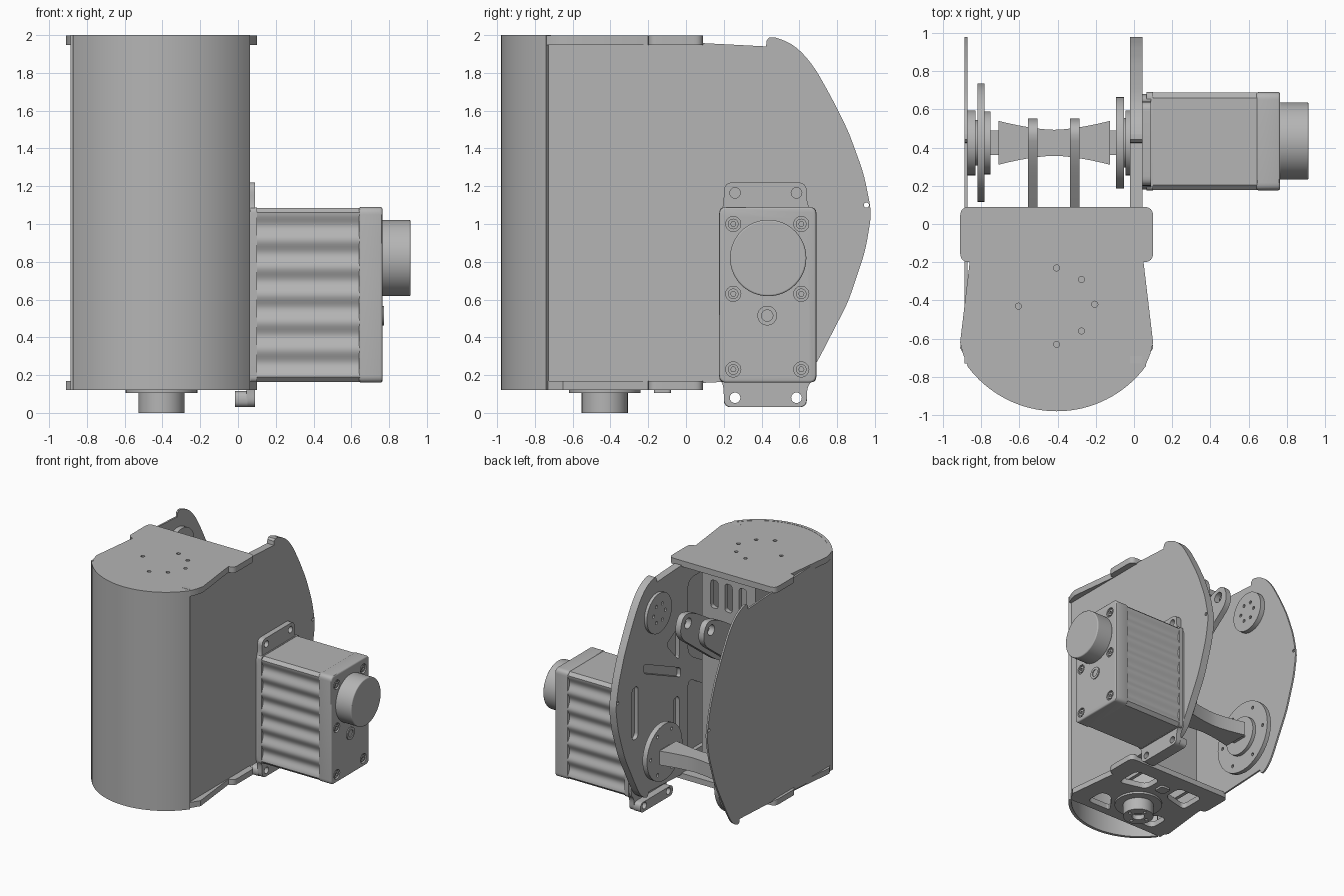
import bpy, bmesh
from math import sin, cos, pi, radians
from mathutils import Vector

cube = bpy.data.objects.get("Cube")
if cube:
    bpy.data.objects.remove(cube)

grey = bpy.data.materials.new("machined_grey")
grey.use_nodes = True
grey.diffuse_color = (0.46, 0.46, 0.46, 1)
grey.node_tree.nodes["Principled BSDF"].inputs["Base Color"].default_value = grey.diffuse_color
parts = []


def circle(u, v, r, n=40):
    return [(u + r * cos(2 * pi * i / n), v + r * sin(2 * pi * i / n)) for i in range(n)]


def arc(u, v, r, a0, a1, n=32):
    angles = [radians(a0 + (a1 - a0) * i / n) for i in range(n + 1)]
    return [(u + r * cos(a), v + r * sin(a)) for a in angles]


def rounded(points, r, n=6):
    """Round every corner of a polygon."""
    out = []
    for i, p in enumerate(points):
        p = Vector(p)
        ends = []
        for q in (points[i - 1], points[(i + 1) % len(points)]):
            d = Vector(q) - p
            ends.append(p + d.normalized() * min(r, d.length * 0.48))
        for k in range(n + 1):
            t = k / n
            w = ends[0] * (1 - t) ** 2 + p * 2 * t * (1 - t) + ends[1] * t * t
            out.append((w.x, w.y))
    return out


def rect(u0, u1, v0, v1, r=0.0):
    pts = [(u0, v0), (u1, v0), (u1, v1), (u0, v1)]
    return rounded(pts, r) if r else pts


def prism(name, axis, profiles, a, b, bevel=0):
    """Extrude closed profiles along an axis, x: (y, z), y: (x, z), z: (x, y)."""
    place = {"x": lambda p, d: (d, p[0], p[1]),
             "y": lambda p, d: (p[0], d, p[1]),
             "z": lambda p, d: (p[0], p[1], d)}[axis]
    bm = bmesh.new()
    for prof in profiles:
        face = bm.faces.new([bm.verts.new(place(p, a)) for p in prof])
        res = bmesh.ops.extrude_face_region(bm, geom=[face])
        moved = [g for g in res["geom"] if isinstance(g, bmesh.types.BMVert)]
        bmesh.ops.translate(bm, verts=moved, vec=place((0, 0), b - a))
    bmesh.ops.recalc_face_normals(bm, faces=bm.faces)
    mesh = bpy.data.meshes.new(name)
    bm.to_mesh(mesh)
    bm.free()
    mesh.materials.append(grey)
    obj = bpy.data.objects.new(name, mesh)
    bpy.context.collection.objects.link(obj)
    if bevel:
        m = obj.modifiers.new("Bevel", "BEVEL")
        m.width, m.segments, m.limit_method = bevel, 3, "ANGLE"
        m.angle_limit = radians(50)
    parts.append(obj)
    return obj


def cut(obj, axis, profiles, a, b):
    cutter = prism("cutter", axis, profiles, a, b)
    parts.remove(cutter)
    m = obj.modifiers.new("Cut", "BOOLEAN")
    m.operation, m.solver, m.object = "DIFFERENCE", "EXACT", cutter
    bpy.context.view_layer.objects.active = obj
    for mod in list(obj.modifiers):
        bpy.ops.object.modifier_apply(modifier=mod.name)
    bpy.data.objects.remove(cutter)


CX, CY = -0.405, -0.43        # turntable axis
HY, HZ, TOP = 0.425, 0.5, 1.68  # lower shaft and upper pivot

# Curved front shell
outer = arc(CX, -0.40, 0.58, -144, -36)
inner = arc(CX, -0.40, 0.555, -36, -144)
prism("front_shell", "z", [outer + inner], 0.12, 2.0)

# Side plates
back_edge = [(0.42, 2), (0.52, 1.975), (0.60, 1.925), (0.68, 1.83), (0.77, 1.67), (0.86, 1.49),
             (0.94, 1.27), (0.975, 1.1), (0.98, 1.04), (0.95, 0.86), (0.86, 0.59), (0.70, 0.28),
             (0.64, 0.18), (0.54, 0.12)]
side = [(-0.73, 0.12), (-0.73, 2)] + rounded(back_edge, 0.06, 3)
hole = circle(0.955, 1.1, 0.014, 12)
left = prism("left_side_plate", "x", [side], -0.02, 0.045)
pockets = [rounded([(0.12, 1.45), (0.30, 1.35), (0.12, 1.15)], 0.05),
           rounded([(0.10, 1.0), (0.60, 1.22), (0.60, 1.3), (0.10, 1.08)], 0.03),
           rect(0.68, 0.76, 0.7, 1.15, 0.04),
           rounded([(0.12, 0.85), (0.12, 0.3), (0.2, 0.3), (0.2, 0.85)], 0.04),
           rounded([(-0.6, 0.3), (0, 0.3), (0, 0.95), (-0.6, 0.6)], 0.08),
           rounded([(-0.6, 0.8), (0, 1.15), (0, 1.8), (-0.6, 1.8)], 0.08)]
cut(left, "x", pockets, -0.05, 0.015)
cut(left, "x", [hole], -0.1, 0.1)
right = prism("right_side_plate", "x", [side], -0.887, -0.872)
cut(right, "x", [hole], -1, -0.8)

# Top and bottom plates
corners = rounded([(0.10, -0.2), (0.10, 0.09), (-0.91, 0.09), (-0.91, -0.2)], 0.05)
lid_front = [(-0.91, -0.62), (-0.895, -0.68)] + arc(CX, -0.40, 0.576, -144, -36) \
    + [(0.085, -0.68), (0.10, -0.62)]
top = prism("top_plate", "z", [corners + lid_front], 1.947, 1.998)
spots = [(0, 0.2), (0.13, 0.14), (0.2, 0.01), (0.13, -0.13), (0, -0.2), (-0.2, 0)]
cut(top, "z", [circle(CX + u, CY + v, 0.016, 12) for u, v in spots], 1.8, 2.1)
base_front = [(-0.91, -0.65), (-0.86, -0.73), (0.05, -0.73), (0.10, -0.65)]
base = prism("bottom_plate", "z", [corners + base_front], 0.122, 0.17)
windows = []
for s in (-1, 1):
    windows.append(rounded([(CX + s * 0.1, -0.21), (CX + s * 0.34, -0.27),
                            (CX + s * 0.34, -0.04), (CX + s * 0.1, -0.04)], 0.05))
    windows.append(rounded([(CX + s * 0.1, -0.66), (CX + s * 0.34, -0.66),
                            (CX + s * 0.34, -0.48), (CX + s * 0.24, -0.48)], 0.05))
cut(base, "z", windows, 0, 0.3)

# Turntable hub beneath
prism("turntable_disc", "z", [circle(CX, CY, 0.19)], 0.105, 0.125)
hub = prism("turntable_hub", "z", [circle(CX, CY, 0.122)], 0.0, 0.11)
cut(hub, "z", [circle(CX, CY, 0.05)] + [circle(CX + 0.085 * cos(i * pi / 2),
    CY + 0.085 * sin(i * pi / 2), 0.014, 12) for i in range(4)], -0.1, 0.04)
prism("base_catch", "z", [rect(-0.45, -0.36, -0.17, -0.08, 0.02)], 0.105, 0.125)

# Inner frame
panel = prism("inner_panel", "y", [rect(-0.66, -0.15, 0.17, 1.95)], -0.04, 0.0)
cut(panel, "y", [rect(x - 0.035, x + 0.035, 1.62, 1.86, 0.03)
                 for x in (-0.54, -0.405, -0.27)], -0.2, 0.2)
for name, x in (("right", -0.66), ("left", -0.18)):
    prism(name + "_inner_wall", "x", [rect(-0.4, -0.02, 0.17, 1.95)], x, x + 0.03)

# Pivot lugs
lug = rounded([(-0.02, 1.2), (0.04, 1.2), (0.57, 1.6), (0.52, 1.78), (0.36, 1.74),
               (-0.02, 1.5)], 0.11)
for name, x in (("right", -0.53), ("left", -0.31)):
    o = prism(name + "_pivot_lug", "x", [lug], x - 0.025, x + 0.025)
    cut(o, "x", [circle(0.45, 1.68, 0.045, 24)], x - 0.1, x + 0.1)


def flange(name, z, r, a, b, bolt_r):
    o = prism(name, "x", [circle(HY, z, r)], a, b)
    cut(o, "x", [circle(HY + bolt_r * cos(i * pi / 3), z + bolt_r * sin(i * pi / 3), 0.014, 12)
                 for i in range(6)], a - 0.1, b + 0.1)


# Upper bearings
flange("upper_left_bearing", TOP, 0.17, -0.045, -0.02, 0.08)
flange("upper_right_bearing", TOP, 0.17, -0.872, -0.83, 0.08)

# Lower shaft with its flanges
flange("left_shaft_flange", HZ, 0.24, -0.095, -0.052, 0.19)
prism("left_shaft_spacer", "x", [circle(HY, HZ, 0.13)], -0.06, -0.01)
flange("right_shaft_flange", HZ, 0.31, -0.82, -0.782, 0.25)
prism("right_shaft_spacer", "x", [circle(HY, HZ, 0.12)], -0.875, -0.81)
prism("right_shaft_collar", "x", [circle(HY, HZ, 0.165)], -0.785, -0.752)
xs = [-0.71 + 0.585 * i / 24 for i in range(25)]
half = [0.115 if i < 3 or i > 21 else 0.09 - 0.025 * cos(2 * pi * (i - 3) / 18 - pi)
        for i in range(25)]
half = [0.068 + 0.047 * (abs(i - 12) / 12) ** 1.6 for i in range(25)]
waist = [(x, HY + h) for x, h in zip(xs, half)] + [(x, HY - h) for x, h in zip(xs, half)][::-1]
prism("waisted_shaft", "z", [waist], HZ - 0.06, HZ + 0.06)
prism("shaft_tongue", "x", [rect(HY - 0.065, HY + 0.065, HZ - 0.04, HZ + 0.04)], -0.76, -0.09)

# Motor mounting bracket
bracket = prism("motor_bracket", "x", [rounded(
    [(0.20, 0.03), (0.64, 0.03), (0.64, 0.14), (0.68, 0.18), (0.68, 1.06), (0.64, 1.1),
     (0.64, 1.22), (0.20, 1.22), (0.20, 1.1), (0.18, 1.06), (0.18, 0.18), (0.20, 0.14)], 0.05)],
    0.045, 0.09)
holes = [circle(y, z, 0.028, 16) for y in (0.26, 0.585) for z in (0.08, 1.165)]
cut(bracket, "x", holes, 0, 0.2)
ear = prism("lower_bracket_ear", "x", [rect(0.20, 0.64, 0.03, 0.115, 0.04)], -0.015, 0.05)
cut(ear, "x", holes, -0.1, 0.2)

# Motor body with rippled sides
steps = [0.19 + 0.87 * i / 72 for i in range(73)]
ripple = [0.011 * (1 - cos(12 * pi * i / 72)) for i in range(73)]
front = [(0.178 + d, z) for z, d in zip(steps, ripple)]
rear = [(0.688 - d, z) for z, d in zip(steps, ripple)]
body = front + [(0.205, 1.085), (0.66, 1.085)] + rear[::-1] + [(0.66, 0.163), (0.205, 0.163)]
prism("motor_body", "x", [body], 0.09, 0.645)
prism("motor_front_band", "x", [rect(0.176, 0.69, 0.162, 1.088, 0.03)], 0.065, 0.1)
cap = prism("motor_end_cap", "x", [rect(0.176, 0.69, 0.16, 1.09, 0.04)], 0.64, 0.765, 0.012)
bolts = [(y, z) for y in (0.25, 0.61) for z in (0.23, 0.63, 1.0)]
cut(cap, "x", [circle(y, z, 0.04, 24) for y, z in bolts], 0.745, 0.8)
for i, (y, z) in enumerate(bolts):
    screw = prism("cap_screw_%d" % (i + 1), "x", [circle(y, z, 0.028, 24)], 0.74, 0.762)
    cut(screw, "x", [circle(y, z, 0.014, 6)], 0.752, 0.8)
prism("motor_encoder", "x", [circle(0.435, 0.82, 0.202, 64)], 0.76, 0.914, 0.008)
plug = prism("cable_plug", "x", [circle(0.43, 0.515, 0.052, 32)], 0.76, 0.774)
cut(plug, "x", [circle(0.43, 0.515, 0.03, 24)], 0.766, 0.8)

# Smooth shading with sharp edges kept
bpy.ops.object.select_all(action="DESELECT")
for o in parts:
    o.select_set(True)
bpy.context.view_layer.objects.active = parts[0]
bpy.ops.object.shade_smooth_by_angle(angle=radians(30))
